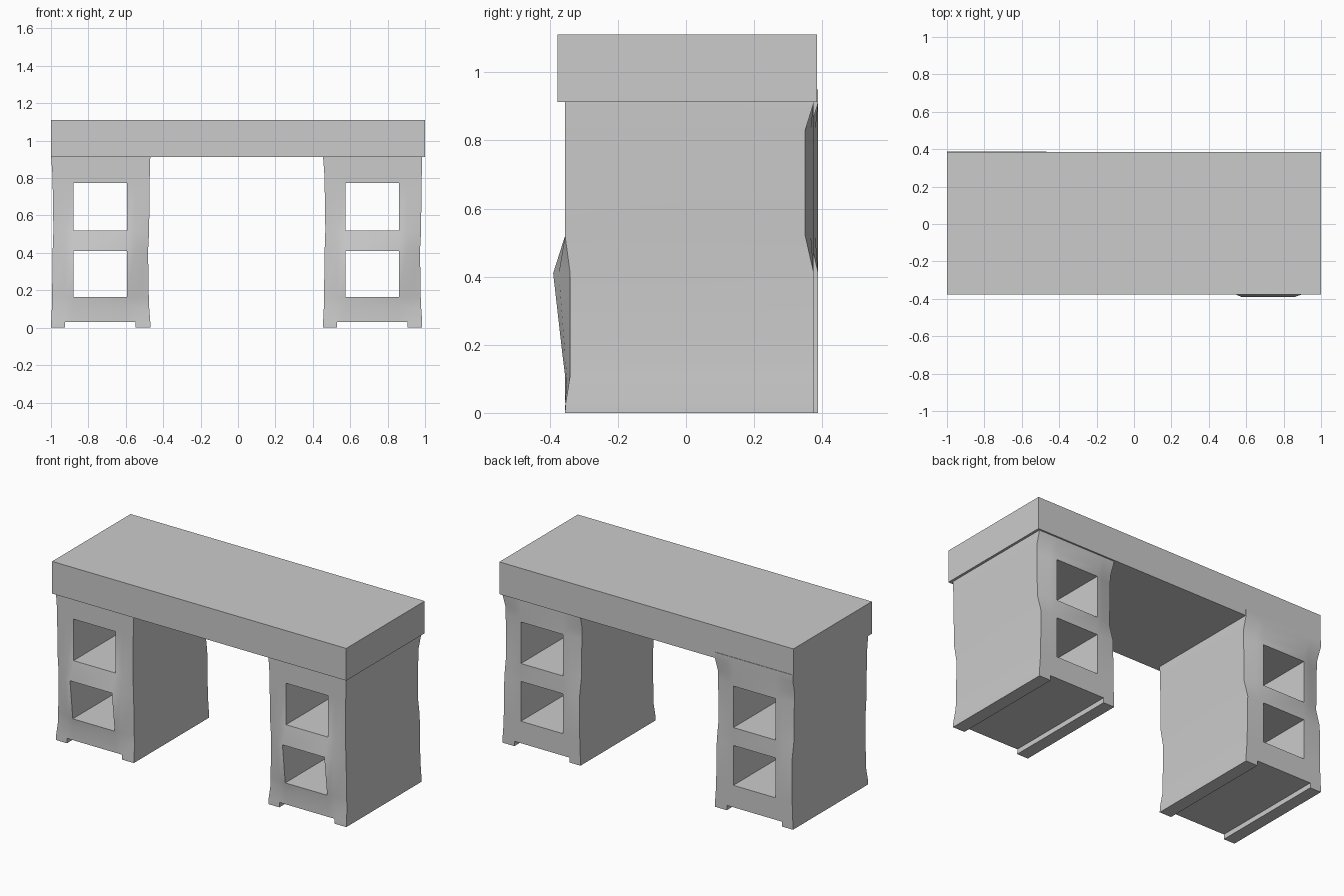
import bpy, bmesh

if "Cube" in bpy.data.objects:
    bpy.data.objects.remove(bpy.data.objects["Cube"])

# Shared section lines of a block pedestal (local x, world z)
XS = [0.0, 0.075, 0.12, 0.405, 0.45, 0.53]
ZS = [0.0, 0.03, 0.11, 0.165, 0.41, 0.52, 0.775, 0.83, 0.91, 0.95]

# Chipped, hand-hewn offsets for each z line
FRONT_EDGE = [-.355, -.353, -.34, -.34, -.34, -.355, -.355, -.355, -.355, -.355]
FRONT_HOLE = [-.355, -.355, -.355, -.362, -.39, -.355, -.355, -.355, -.355, -.355]
BACK_EDGE = [.375, .375, .375, .375, .375, .35, .35, .35, .375, .375]
LEFT_IN = [0, 0, .004, .005, .008, .012, .008, .006, 0, 0]
RIGHT_IN = [0, 0, .006, .008, .012, .006, .004, .002, 0, 0]


def filled(i, j):
    """True where the block is solid: two square openings and a foot gap are left out."""
    if not (0 <= i < len(XS) - 1 and 0 <= j < len(ZS) - 1):
        return False
    if j == 0:
        return i in (0, 4)
    return not (i == 2 and j in (3, 5))


def point(i, j, back):
    x, z = XS[i], ZS[j]
    t = min(1.0, min(x, XS[-1] - x) / 0.12)
    if back:
        y = BACK_EDGE[j] * (1 - t) + 0.375 * t
    else:
        y = FRONT_EDGE[j] * (1 - t) + FRONT_HOLE[j] * t
    if i == 0:
        x += LEFT_IN[j]
    elif i == len(XS) - 1:
        x -= RIGHT_IN[j]
    return x, y, z


def pedestal(name, dx, dy):
    bm = bmesh.new()
    v = {(i, j, b): bm.verts.new(point(i, j, b))
         for i in range(len(XS)) for j in range(len(ZS)) for b in (0, 1)}
    for i in range(len(XS) - 1):
        for j in range(len(ZS) - 1):
            if not filled(i, j):
                continue
            c = [(i, j), (i + 1, j), (i + 1, j + 1), (i, j + 1)]
            bm.faces.new([v[p + (0,)] for p in c])
            bm.faces.new([v[p + (1,)] for p in reversed(c)])
            # walls wherever the neighbouring cell is empty
            for k, (di, dj) in enumerate([(0, -1), (1, 0), (0, 1), (-1, 0)]):
                if not filled(i + di, j + dj):
                    a, b = c[k], c[(k + 1) % 4]
                    bm.faces.new([v[b + (0,)], v[a + (0,)], v[a + (1,)], v[b + (1,)]])
    bmesh.ops.delete(bm, geom=[w for w in bm.verts if not w.link_faces], context='VERTS')
    bmesh.ops.recalc_face_normals(bm, faces=bm.faces)
    mesh = bpy.data.meshes.new(name)
    bm.to_mesh(mesh)
    bm.free()
    ob = bpy.data.objects.new(name, mesh)
    bpy.context.collection.objects.link(ob)
    ob.location = (dx, dy, 0)
    bpy.ops.object.select_all(action='DESELECT')
    ob.select_set(True)
    bpy.context.view_layer.objects.active = ob
    bpy.ops.object.shade_smooth_by_angle(angle=0.7)


# Stone slab top
bpy.ops.mesh.primitive_cube_add(size=1, location=(0, 0.004, 1.012))
top = bpy.context.object
top.name = "table_top"
top.scale = (2.0, 0.762, 0.198)
bpy.ops.object.transform_apply(location=False, rotation=False, scale=True)

# Two block pedestals, the left one set slightly further back
pedestal("right_pedestal", 0.455, 0.0)
pedestal("left_pedestal", -0.999, 0.013)
